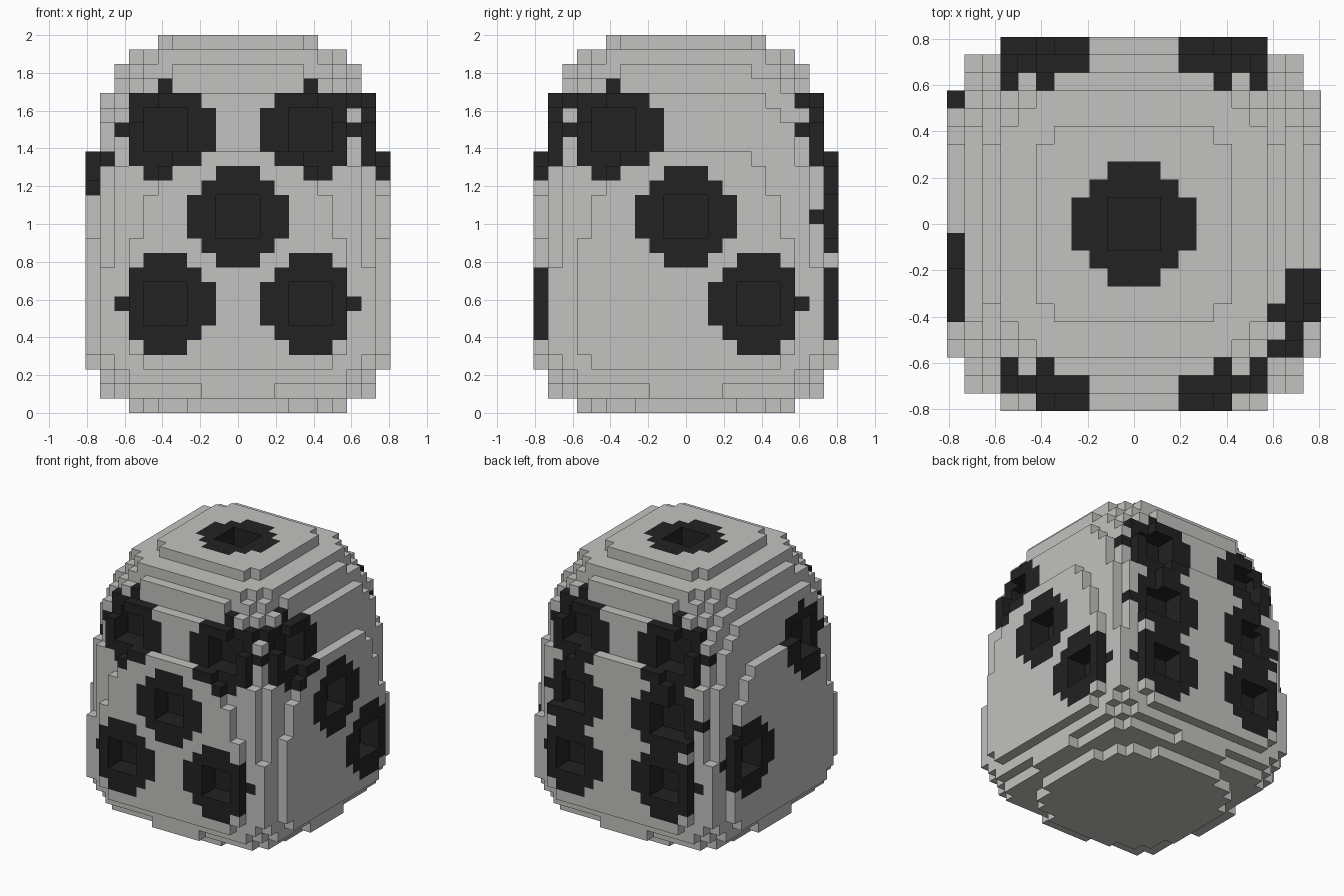
import bpy, bmesh

if "Cube" in bpy.data.objects:
    bpy.data.objects.remove(bpy.data.objects["Cube"])

S = 1 / 13  # edge length of one block

# Fourth power of the rounded-square radius for each layer, bottom to top
LAYERS = [2540, 6610, 9300, 11900] + [13500] * 6 + [12700] * 2 + [11800] * 3 \
    + [10900] * 2 + [10400, 9700, 9000, 8300, 7200, 6000, 4700, 3100, 1200]

# Pip centres in block units (x, y, layer)
front = [(x, y, z) for x in (-5, 5) for y, z in ((-9, 19), (-10, 7))] + [(0, -10, 13)]
back = [(x, y, z) for x in (-5, 5) for y, z in ((9, 19), (10, 13), (10, 7))]
right = [(9, -5, 19), (10, 0, 13), (10, 5, 7)]
left = [(-10, -4, 17), (-10, 5, 9)]
PIPS = front + back + right + left + [(0, 0, 25)]


def in_pit(c):
    return any(max(abs(a - b) for a, b in zip(c, p)) <= 1 for p in PIPS)


def in_pip(c):
    return any(sum((a - b) ** 2 for a, b in zip(c, p)) <= 10 for p in PIPS)


def make_material(name, rgb):
    m = bpy.data.materials.new(name)
    m.diffuse_color = (*rgb, 1)
    m.use_nodes = True
    m.node_tree.nodes["Principled BSDF"].inputs["Base Color"].default_value = m.diffuse_color
    return m


# Solid blocks: rounded body minus the square pits
solid = {(x, y, z) for z, r in enumerate(LAYERS)
         for x in range(-10, 11) for y in range(-10, 11)
         if x ** 4 + y ** 4 <= r and not in_pit((x, y, z))}

# Exposed block faces, dark where a pip covers the block
bm = bmesh.new()
corners = {}


def vert(p):
    if p not in corners:
        corners[p] = bm.verts.new(((p[0] - .5) * S, (p[1] - .5) * S, p[2] * S))
    return corners[p]


for c in sorted(solid):
    dark = int(in_pip(c))
    for axis in range(3):
        for side in (0, 1):
            n = list(c)
            n[axis] += 2 * side - 1
            if tuple(n) in solid:
                continue
            u, v = (axis + 1) % 3, (axis + 2) % 3
            ring = []
            for du, dv in ((0, 0), (1, 0), (1, 1), (0, 1)):
                p = list(c)
                p[axis] += side
                p[u] += du
                p[v] += dv
                ring.append(vert(tuple(p)))
            f = bm.faces.new(ring if side else ring[::-1])
            f.material_index = dark

mesh = bpy.data.meshes.new("die_body")
bm.to_mesh(mesh)
bm.free()
mesh.materials.append(make_material("light grey", (0.54, 0.54, 0.53)))
mesh.materials.append(make_material("pip black", (0.016, 0.016, 0.016)))
bpy.context.collection.objects.link(bpy.data.objects.new("die_body", mesh))
